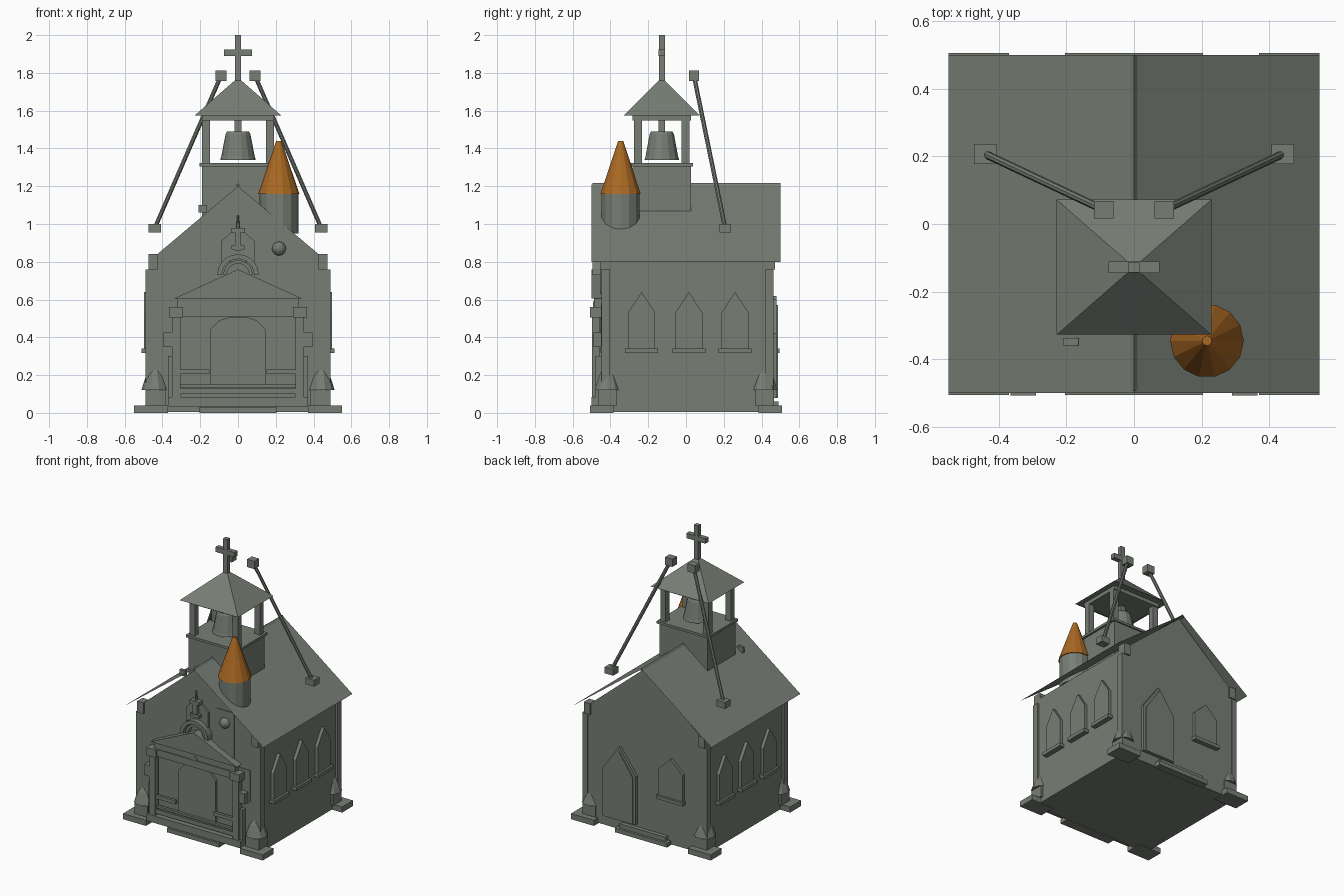
import bpy, bmesh, math
from mathutils import Vector

if "Cube" in bpy.data.objects:
    bpy.data.objects.remove(bpy.data.objects["Cube"])


def material(name, rgb):
    m = bpy.data.materials.new(name)
    m.diffuse_color = (*rgb, 1)
    m.use_nodes = True
    m.node_tree.nodes["Principled BSDF"].inputs["Base Color"].default_value = m.diffuse_color
    return m


STONE = material("grey_stone", (0.185, 0.21, 0.178))
ORANGE = material("orange_tile", (0.40, 0.14, 0.016))


def finish(name, bm, mat=STONE):
    bmesh.ops.recalc_face_normals(bm, faces=bm.faces)
    me = bpy.data.meshes.new(name)
    bm.to_mesh(me)
    bm.free()
    ob = bpy.data.objects.new(name, me)
    me.materials.append(mat)
    bpy.context.collection.objects.link(ob)
    return ob


def prism(name, pts, a, b, axis="y", mat=STONE):
    """Extrude a 2D outline along x (pts = y,z) or y (pts = x,z)."""
    bm = bmesh.new()
    put = (lambda p, t: (p[0], t, p[1])) if axis == "y" else (lambda p, t: (t, p[0], p[1]))
    lo = [bm.verts.new(put(p, a)) for p in pts]
    hi = [bm.verts.new(put(p, b)) for p in pts]
    bm.faces.new(lo)
    bm.faces.new(hi)
    for i in range(len(pts)):
        j = (i + 1) % len(pts)
        bm.faces.new((lo[i], lo[j], hi[j], hi[i]))
    return finish(name, bm, mat)


def box(name, x0, x1, y0, y1, z0, z1):
    return prism(name, [(x0, z0), (x1, z0), (x1, z1), (x0, z1)], y0, y1)


def pair(name, x0, x1, y0, y1, z0, z1):
    box(name + "_right", x0, x1, y0, y1, z0, z1)
    box(name + "_left", -x1, -x0, y0, y1, z0, z1)


def lathe(name, prof, cx, cy, n=12, mat=STONE):
    """Stack of rings from (radius, z) pairs, capped at both ends."""
    bm = bmesh.new()
    rings = [[bm.verts.new((cx + r * math.cos(2 * math.pi * i / n),
                            cy + r * math.sin(2 * math.pi * i / n), z))
              for i in range(n)] for r, z in prof]
    for lo, hi in zip(rings, rings[1:]):
        for i in range(n):
            j = (i + 1) % n
            bm.faces.new((lo[i], lo[j], hi[j], hi[i]))
    bm.faces.new(rings[0])
    bm.faces.new(rings[-1])
    return finish(name, bm, mat)


def rod(name, p, q, r, n=8):
    p, q = Vector(p), Vector(q)
    bm = bmesh.new()
    bmesh.ops.create_cone(bm, cap_ends=True, segments=n, radius1=r, radius2=r,
                          depth=(q - p).length)
    ob = finish(name, bm)
    ob.location = (p + q) / 2
    ob.rotation_euler = (q - p).to_track_quat("Z", "Y").to_euler()


def lancet(c, w, z0, z1, z2):
    """Pointed window outline."""
    return [(c - w, z0), (c + w, z0), (c + w, z1), (c, z2), (c - w, z1)]


# main hall with gables
prism("hall", [(-.475, .005), (.475, .005), (.475, .8), (0, 1.2), (-.475, .8)], -.445, .46)

# thin roof sheet and ridge cap
bm = bmesh.new()
v = [[bm.verts.new((x, y, z)) for x, z in ((-.55, .8), (0, 1.21), (.55, .8))] for y in (-.5, .5)]
for i in (0, 1):
    bm.faces.new((v[0][i], v[0][i + 1], v[1][i + 1], v[1][i]))
finish("roof", bm)
prism("ridge_cap", [(-.012, 1.2), (.012, 1.2), (0, 1.217)], -.495, .5)

# corner pilasters, footings and pinnacles
for ys, tag in ((-1, "front"), (1, "back")):
    pc = -.425 if ys < 0 else .44
    fc = .415 * ys
    pair(tag + "_pilaster", .45, .49, pc - .022, pc + .022, .02, .76)
    pair(tag + "_pilaster_cap", .425, .475, pc - .03, pc + .03, .76, .84)
    pair(tag + "_footing", .37, .55, *sorted((.385 * ys, .507 * ys)), 0, .04)
    pair(tag + "_pinnacle_base", .385, .49, fc - .05, fc + .05, .04, .12)
    for xs in (-1, 1):
        lathe(tag + "_pinnacle", [(.072, .12), (.046, .2), (.004, .28)], .44 * xs, fc, 10)

# side windows with sills
for xs in (-1, 1):
    for c in (-.235, .015, .26):
        prism("side_window", lancet(c, .072, .34, .53, .64), .47 * xs, .497 * xs, "x")
        a, b = sorted((.47 * xs, .512 * xs))
        box("side_sill", a, b, c - .087, c + .087, .318, .342)

# back door, window and steps
prism("back_door", lancet(.19, .13, .08, .42, .60), .455, .48)
prism("back_door_panel", lancet(.19, .11, .08, .41, .57), .455, .486)
prism("back_window", lancet(-.215, .095, .34, .53, .62), .455, .48)
box("back_sill", -.32, -.11, .455, .495, .318, .342)
box("back_step_lower", -.205, .205, .45, .507, .0, .03)
box("back_step_upper", -.18, .18, .45, .49, .03, .06)

# front porch: base, posts, lintel and rails
box("front_step", -.205, .205, -.507, -.44, 0, .03)
box("porch_base", -.37, .37, -.5, -.44, .035, .085)
pair("porch_post", .305, .35, -.497, -.455, .08, .51)
pair("outer_post", .35, .37, -.48, -.44, .08, .3)
pair("post_cap", .29, .366, -.508, -.44, .505, .56)
box("lintel", -.3, .3, -.495, -.44, .51, .56)
box("frieze", -.32, .32, -.488, -.44, .56, .605)
pair("wall_lamp", .35, .395, -.49, -.44, .35, .425)
box("lower_rail", -.305, .305, -.49, -.475, .1, .13)
box("middle_rail", -.305, .305, -.48, -.46, .135, .15)
pair("upper_rail", .15, .305, -.49, -.47, .205, .23)
prism("pediment", [(-.34, .605), (.34, .605), (0, .76)], -.5, -.44)

# front door with rounded corners and a small point above
prism("front_door", [(-.147, .145), (.147, .145), (.147, .44), (.1, .49), (.05, .505),
                     (-.05, .505), (-.1, .49), (-.147, .44)], -.462, -.44)
prism("door_keystone", [(-.035, .56), (.035, .56), (0, .59)], -.492, -.44)

# arch above the pediment
for r0, r1, y in ((.085, .11, -.495), (.06, .078, -.48)):
    arc = [i * math.pi / 10 for i in range(11)]
    pts = [(r1 * math.cos(t), .73 + r1 * math.sin(t)) for t in arc]
    pts += [(r0 * math.cos(t), .73 + r0 * math.sin(t)) for t in reversed(arc)]
    prism("arch", pts, y, -.44)

# niche and finial on the gable
prism("niche", lancet(0, .088, .8, .91, .985), -.46, -.44)
box("finial_stem", -.017, .017, -.485, -.455, .86, .98)
box("finial_lower_flange", -.035, .035, -.49, -.45, .865, .885)
box("finial_upper_flange", -.037, .037, -.49, -.45, .955, .98)
lathe("finial_tip", [(.01, .98), (.004, 1.045)], 0, -.47, 6)

# flat strip and plate on the front wall, with a round knob
box("turret_strip", .15, .285, -.452, -.43, .32, .955)
box("wall_plate", .19, .41, -.449, -.43, .355, .58)
bm = bmesh.new()
bmesh.ops.create_uvsphere(bm, u_segments=12, v_segments=8, radius=.037)
finish("gable_knob", bm).location = (.217, -.455, .87)

# round turret with orange cone
lathe("turret", [(.103, .95), (.103, 1.165)], .216, -.346, 14)
lathe("turret_cone", [(.109, 1.16), (.014, 1.44)], .216, -.346, 14, ORANGE)
box("roof_peg", -.21, -.165, -.36, -.338, 1.06, 1.1)

# belfry: base, posts, roof and bell
CY = -.128
box("belfry_base", -.19, .19, CY - .155, CY + .155, 1.0, 1.315)
box("belfry_rim", -.205, .205, CY - .165, CY + .165, 1.305, 1.322)
for ys in (-1, 1):
    y = CY + .125 * ys
    pair("belfry_post", .147, .19, y - .021, y + .021, 1.32, 1.55)
box("belfry_beam", -.19, .19, CY - .155, CY + .155, 1.548, 1.578)
bm = bmesh.new()
base = [bm.verts.new((x * .229, CY + y * .2, 1.575)) for x, y in ((-1, -1), (1, -1), (1, 1), (-1, 1))]
tip = bm.verts.new((0, CY, 1.775))
bm.faces.new(base)
for i in range(4):
    bm.faces.new((base[i], base[(i + 1) % 4], tip))
finish("belfry_roof", bm)
lathe("bell", [(.094, 1.34), (.088, 1.36), (.066, 1.475), (.058, 1.49)], 0, CY, 14)
box("bell_hanger", -.018, .018, CY - .018, CY + .018, 1.48, 1.56)

# cross
box("cross_upright", -.017, .017, CY - .016, CY + .016, 1.75, 2.0)
box("cross_arm", -.075, .075, CY - .017, CY + .017, 1.89, 1.925)

# slanted stays with end blocks
pair("stay_foot", .407, .474, .178, .237, .955, 1.0)
pair("stay_head", .06, .118, .016, .068, 1.757, 1.812)
for xs in (-1, 1):
    rod("stay", (.44 * xs, .207, .98), (.09 * xs, .042, 1.785), .012)
